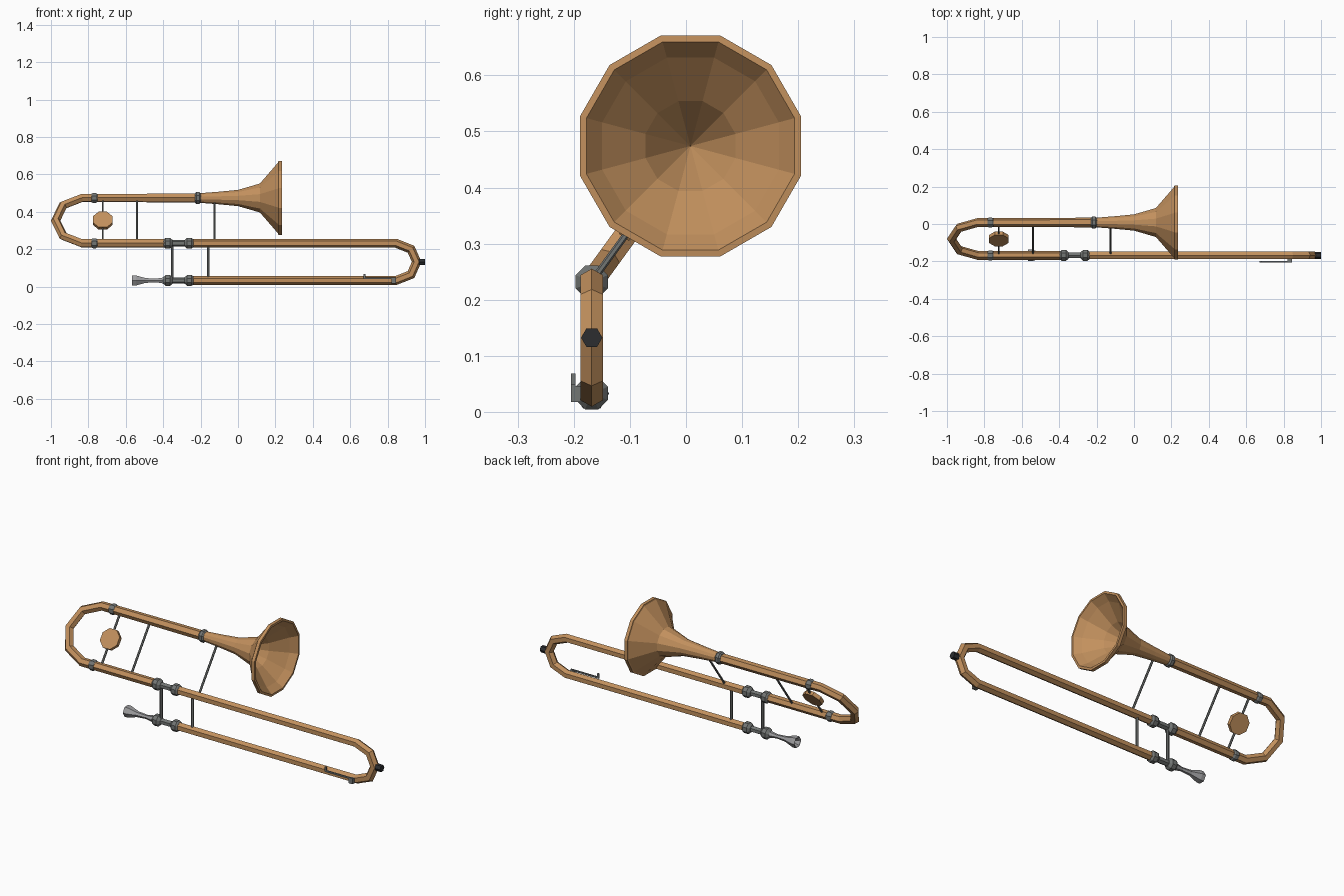
import bpy, bmesh, math
from mathutils import Vector

cube = bpy.data.objects.get("Cube")
if cube:
    bpy.data.objects.remove(cube, do_unlink=True)


def material(name, rgb):
    m = bpy.data.materials.new(name)
    m.use_nodes = True
    m.diffuse_color = (*rgb, 1)
    m.node_tree.nodes["Principled BSDF"].inputs["Base Color"].default_value = (*rgb, 1)
    return m


BRASS = material("brass", (0.54, 0.28, 0.11))
STEEL = material("steel", (0.17, 0.18, 0.175))
SILVER = material("silver", (0.34, 0.34, 0.35))
RUBBER = material("black rubber", (0.025, 0.027, 0.03))

# Main axes: the slide plane and the bell line
LOW = Vector((0, -0.168, 0.033))
HIGH = Vector((0, -0.168, 0.232))
BELL = Vector((0, 0.008, 0.474))
X = Vector((1, 0, 0))


def finish(name, bm, mat):
    bmesh.ops.remove_doubles(bm, verts=bm.verts, dist=1e-5)
    bmesh.ops.recalc_face_normals(bm, faces=bm.faces)
    me = bpy.data.meshes.new(name)
    bm.to_mesh(me)
    bm.free()
    me.materials.append(mat)
    ob = bpy.data.objects.new(name, me)
    bpy.context.collection.objects.link(ob)
    return ob


def skin(name, rings, mat):
    """Join rings of points with quads and close both ends."""
    bm = bmesh.new()
    rows = [[bm.verts.new(p) for p in ring] for ring in rings]
    n = len(rows[0])
    for a, b in zip(rows, rows[1:]):
        for i in range(n):
            j = (i + 1) % n
            bm.faces.new((a[i], a[j], b[j], b[i]))
    bm.faces.new(rows[0])
    bm.faces.new(rows[-1])
    bmesh.ops.dissolve_degenerate(bm, dist=1e-5, edges=bm.edges)
    return finish(name, bm, mat)


def lathe(name, origin, axis, profile, sides, mat, phase=0.0):
    """Revolve (distance, radius) pairs around an axis."""
    axis = axis.normalized()
    hint = Vector((0, 0, 1)) if abs(axis.z) < 0.9 else Vector((0, 1, 0))
    u = (hint - axis * hint.dot(axis)).normalized()
    v = axis.cross(u)
    rings = []
    for d, r in profile:
        r = max(r, 1e-4)
        angles = [phase + math.tau * i / sides for i in range(sides)]
        rings.append([origin + axis * d + u * r * math.cos(a) + v * r * math.sin(a)
                      for a in angles])
    return skin(name, rings, mat)


def rod(name, a, b, radius, mat, sides=6, phase=0.0):
    return lathe(name, a, b - a, [(0, radius), ((b - a).length, radius)], sides, mat, phase)


def tube(name, path, normal, radii, mat):
    """Sweep a hexagon along a flat path with mitred corners."""
    rings = []
    for i, p in enumerate(path):
        before = (p - path[i - 1]).normalized() if i else None
        after = (path[i + 1] - p).normalized() if i < len(path) - 1 else None
        before, after = before or after, after or before
        t = (before + after).normalized()
        u = normal.cross(t) / t.dot(after)
        rings.append([p + radii[i] * (u * math.cos(k * math.pi / 3) + normal * math.sin(k * math.pi / 3))
                      for k in range(6)])
    return skin(name, rings, mat)


def between(a, b, x, t):
    return a.lerp(b, t) + X * x


# Outer slide with its end bow
bow = [(0.845, 1), (0.925, 0.84), (0.955, 0.5), (0.925, 0.16), (0.845, 0)]
path = [between(LOW, HIGH, x, t) for x, t in [(-0.24, 1), *bow, (-0.24, 0)]]
tube("slide_tube", path, Vector((0, 1, 0)), [0.0235] * len(path), BRASS)
rod("slide_bumper", between(LOW, HIGH, 0.965, 0.5), between(LOW, HIGH, 1.0, 0.5),
    0.019, RUBBER, 6, math.pi / 6)

# Rear tuning bow, leaning between the slide and the bell line
lean = (BELL - HIGH).normalized()
side = X.cross(lean).normalized()
bow = [(-0.835, 0), (-0.935, 0.16), (-0.975, 0.5), (-0.935, 0.84), (-0.835, 1)]
path = [between(HIGH, BELL, x, t) for x, t in [(-0.38, 0), *bow, (-0.2, 1)]]
tube("tuning_tube", path, side, [0.0235] * 6 + [0.026], BRASS)

# Flared bell with a thick rim and hollow mouth
lathe("bell", BELL, X,
      [(-0.21, 0.026), (-0.1, 0.035), (0, 0.045), (0.117, 0.08), (0.214, 0.196),
       (0.216, 0.204), (0.234, 0.204), (0.235, 0.192), (0.2, 0.163),
       (0.128, 0.083), (0.01, 0)], 12, BRASS, math.pi / 12)

# Joint rings
collar = [(-0.026, 0.018), (-0.012, 0.031), (0.012, 0.031), (0.026, 0.018)]
for label, base in (("lower", LOW), ("upper", HIGH)):
    rod(label + "_inner_slide", base - X * 0.39, base - X * 0.23, 0.017, STEEL)
    for end, x in (("rear", -0.375), ("front", -0.26)):
        lathe(f"{label}_{end}_collar", base + X * x, X, collar, 8, STEEL, math.pi / 8)
for label, base, x, r in (("lower_bow", HIGH, -0.768, 0.029), ("upper_bow", BELL, -0.768, 0.029),
                          ("bell", BELL, -0.215, 0.034)):
    lathe(label + "_ring", base + X * x, X,
          [(-0.016, r * 0.8), (-0.008, r), (0.008, r), (0.016, r * 0.8)], 8, STEEL, math.pi / 8)

# Mouthpiece with a hollow cup
lathe("mouthpiece", LOW, X,
      [(-0.52, 0), (-0.562, 0.024), (-0.566, 0.031), (-0.546, 0.031), (-0.495, 0.015),
       (-0.44, 0.011), (-0.395, 0.019)], 6, SILVER, math.pi / 6)

# Braces
for label, x in (("rear", -0.352), ("front", -0.16)):
    rod(label + "_slide_brace", LOW + X * x, HIGH + X * x, 0.008, STEEL)
for label, x in (("rear", -0.723), ("middle", -0.54), ("front", -0.125)):
    rod(label + "_bell_brace", HIGH + X * x, BELL + X * x, 0.006, STEEL)

# Balance weight on the rear brace
middle = between(HIGH, BELL, -0.723, 0.5)
rod("balance_weight", middle - side * 0.011, middle + side * 0.011, 0.056, BRASS, 8, math.pi / 8)


def box(name, low, high, mat):
    bm = bmesh.new()
    bmesh.ops.create_cube(bm, size=1)
    low, high = Vector(low), Vector(high)
    for v in bm.verts:
        v.co = (low + high) / 2 + v.co * (high - low)
    return finish(name, bm, mat)


# Water key: seat, lever and thumb tab
box("water_key_seat", (0.82, -0.205, 0.018), (0.845, -0.18, 0.046), STEEL)
box("water_key_lever", (0.675, -0.205, 0.042), (0.845, -0.197, 0.05), STEEL)
box("water_key_tab", (0.672, -0.205, 0.042), (0.682, -0.197, 0.069), STEEL)
